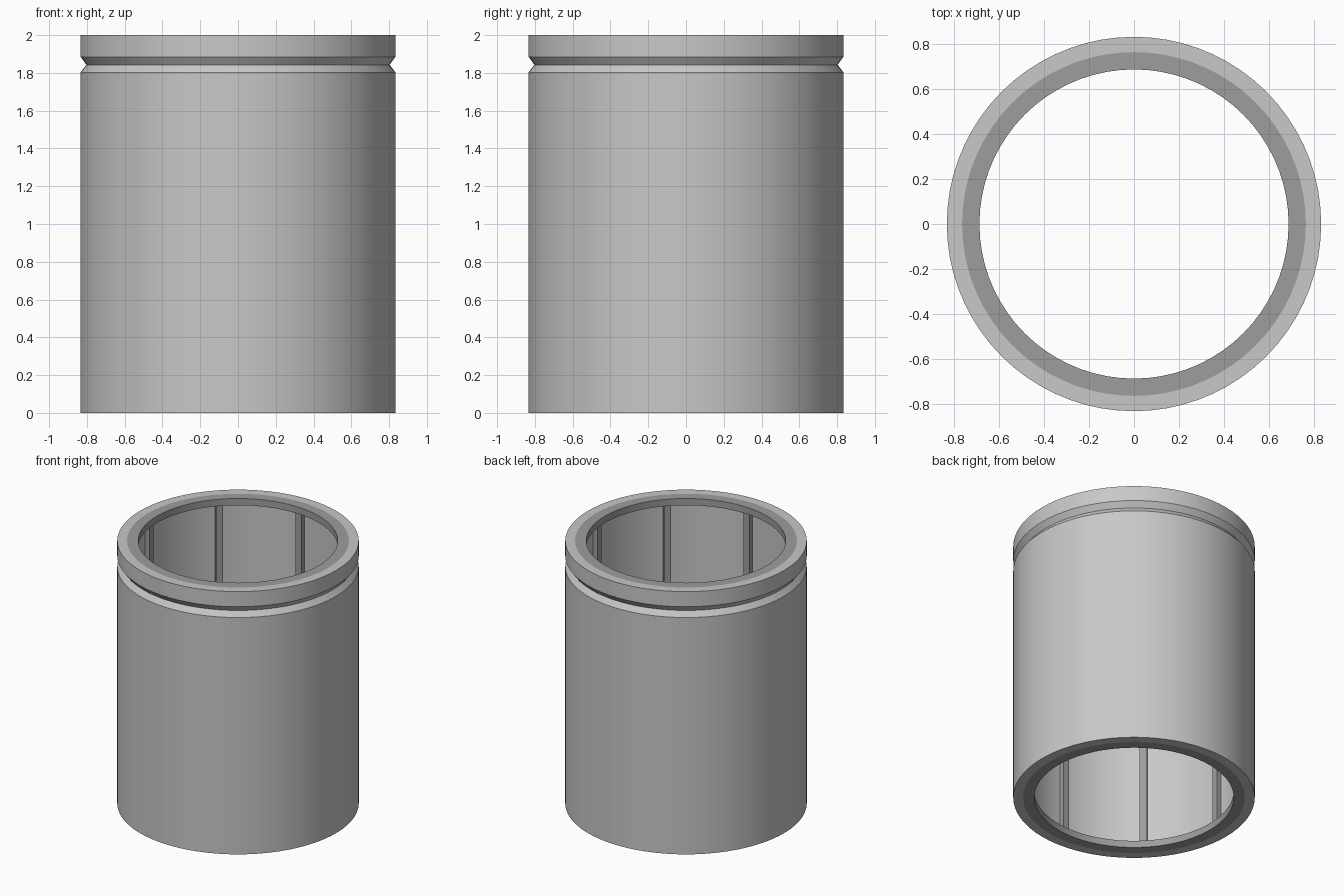
import bpy
import math
from mathutils import Matrix

cube = bpy.data.objects.get("Cube")
if cube:
    bpy.data.objects.remove(cube, do_unlink=True)

SEGMENTS = 72
HEIGHT = 2.0
OUTER, BORE, LIP = 0.833, 0.765, 0.688
LIP_HEIGHT = 0.052
RIBS = 8


def make_material(name, value):
    mat = bpy.data.materials.new(name)
    mat.use_nodes = True
    colour = (value, value, value, 1)
    mat.diffuse_color = colour
    mat.node_tree.nodes["Principled BSDF"].inputs["Base Color"].default_value = colour
    return mat


def link(name, mesh, mat):
    obj = bpy.data.objects.new(name, mesh)
    bpy.context.collection.objects.link(obj)
    mesh.materials.append(mat)
    return obj


def revolve(name, profile, mat):
    """Spin a closed (radius, z) profile, listed counter-clockwise, around z."""
    count = len(profile)
    verts, faces = [], []
    for s in range(SEGMENTS):
        a = math.tau * s / SEGMENTS
        verts += [(r * math.cos(a), r * math.sin(a), z) for r, z in profile]
        here, after = s * count, (s + 1) % SEGMENTS * count
        for i in range(count):
            j = (i + 1) % count
            faces.append((here + i, after + i, after + j, here + j))
    mesh = bpy.data.meshes.new(name)
    mesh.from_pydata(verts, [], faces)
    obj = link(name, mesh, mat)
    bpy.ops.object.select_all(action="DESELECT")
    obj.select_set(True)
    bpy.context.view_layer.objects.active = obj
    bpy.ops.object.shade_smooth_by_angle(angle=math.radians(25))
    return obj


steel = make_material("light steel", 0.58)
dark = make_material("dark grey", 0.34)

# Outer sleeve with a V-shaped snap ring groove near the top
revolve("outer_sleeve", [
    (BORE, 0), (OUTER, 0), (OUTER, 1.803), (0.803, 1.843),
    (OUTER, 1.885), (OUTER, HEIGHT), (BORE, HEIGHT)], steel)

# Retaining rings closing both ends of the bore
for name, z in (("bottom_ring", 0), ("top_ring", HEIGHT - LIP_HEIGHT)):
    revolve(name, [(LIP, z), (BORE, z), (BORE, z + LIP_HEIGHT), (LIP, z + LIP_HEIGHT)], dark)

# Upright ribs spaced around the bore between the rings
rib_inner, rib_outer, half_width = 0.728, 0.768, 0.025
low, high = LIP_HEIGHT, HEIGHT - LIP_HEIGHT
corners = [(r, y, z) for r in (rib_inner, rib_outer)
           for y in (-half_width, half_width) for z in (low, high)]
sides = [(0, 1, 3, 2), (4, 6, 7, 5), (0, 4, 5, 1),
         (2, 3, 7, 6), (0, 2, 6, 4), (1, 5, 7, 3)]
rib_mesh = bpy.data.meshes.new("rib")
rib_mesh.from_pydata(corners, [], sides)
rib_mesh.materials.append(dark)
for i in range(RIBS):
    rib = bpy.data.objects.new(f"rib_{i + 1}", rib_mesh)
    rib.matrix_world = Matrix.Rotation(math.tau * i / RIBS, 4, "Z")
    bpy.context.collection.objects.link(rib)
